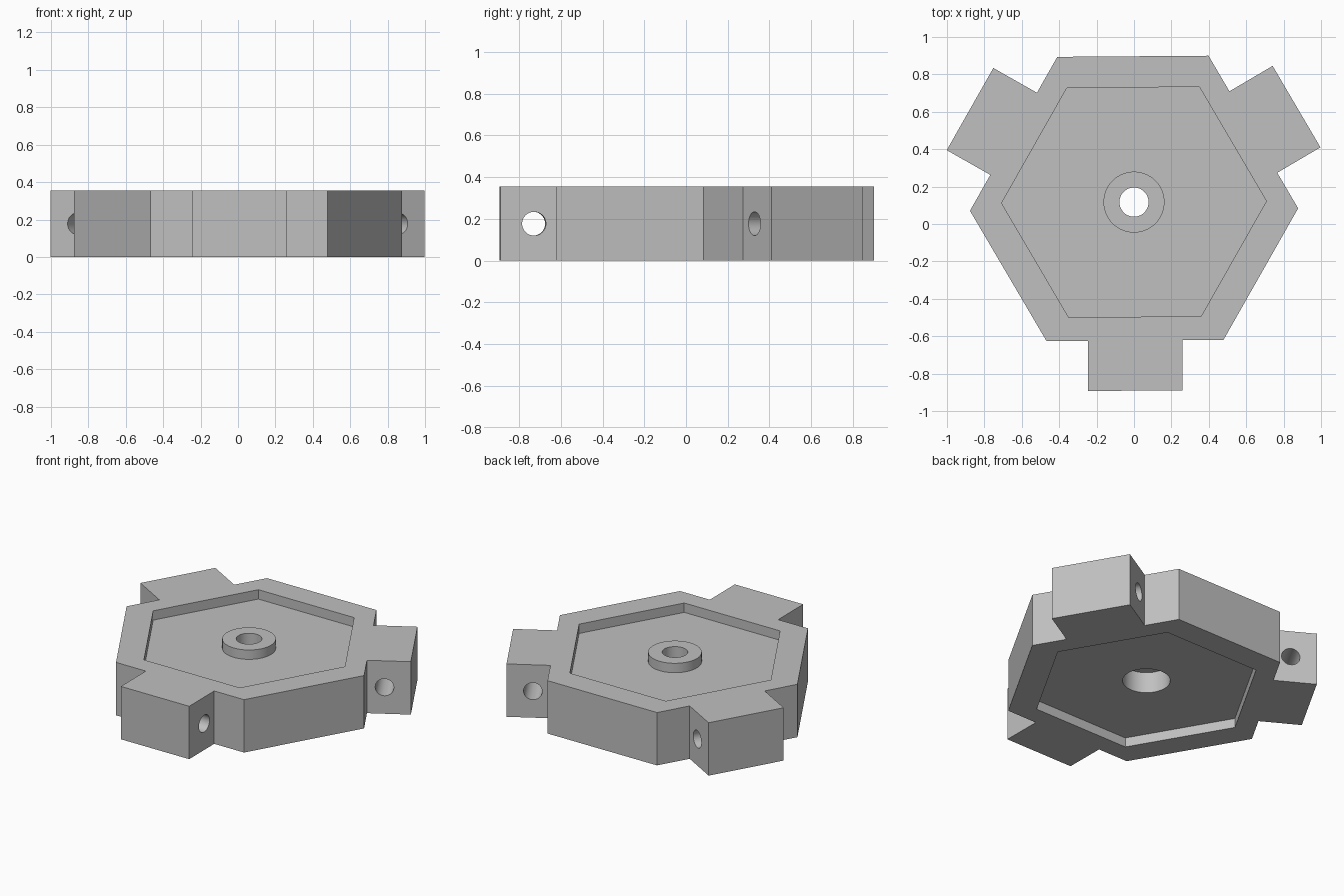
import bpy, bmesh
from math import cos, sin, radians, pi

HEIGHT = 0.355
CENTRE_Y = 0.117
TWIST = radians(0.43)      # small turn of the whole plate
POCKET = 0.063             # depth of the pockets on both faces
LUG_ANGLES = [radians(a) + TWIST for a in (30, 150, 270)]

if "Cube" in bpy.data.objects:
    bpy.data.objects.remove(bpy.data.objects["Cube"], do_unlink=True)

grey = bpy.data.materials.new("plain grey")
grey.use_nodes = True
grey.diffuse_color = (0.53, 0.53, 0.53, 1)
grey.node_tree.nodes["Principled BSDF"].inputs["Base Color"].default_value = grey.diffuse_color


def polar(u, v, angle):
    """Point at radial distance u and sideways offset v, about the plate centre."""
    return (u * cos(angle) - v * sin(angle),
            u * sin(angle) + v * cos(angle) + CENTRE_Y)


def prism(name, outline, z0, z1):
    bm = bmesh.new()
    face = bm.faces.new([bm.verts.new((x, y, z0)) for x, y in outline])
    top = bmesh.ops.extrude_face_region(bm, geom=[face])["geom"]
    bmesh.ops.translate(bm, vec=(0, 0, z1 - z0),
                        verts=[g for g in top if isinstance(g, bmesh.types.BMVert)])
    bmesh.ops.recalc_face_normals(bm, faces=bm.faces)
    mesh = bpy.data.meshes.new(name)
    bm.to_mesh(mesh)
    bm.free()
    mesh.materials.append(grey)
    obj = bpy.data.objects.new(name, mesh)
    bpy.context.collection.objects.link(obj)
    return obj


def ring(radius, sides):
    return [polar(radius, 0, TWIST + 2 * pi * i / sides) for i in range(sides)]


def combine(body, tool, operation):
    tool.hide_render = True
    mod = body.modifiers.new(tool.name, "BOOLEAN")
    mod.operation, mod.solver, mod.object = operation, "EXACT", tool
    bpy.context.view_layer.objects.active = body
    bpy.ops.object.modifier_apply(modifier=mod.name)
    bpy.data.objects.remove(tool, do_unlink=True)


# Hexagonal plate with three lugs
lug_profile = [(0.74, -0.473), (0.74, -0.2525), (1.008, -0.2525),
               (1.008, 0.2525), (0.74, 0.2525), (0.74, 0.473)]
plate = prism("hub_plate", [polar(u, v, a) for a in LUG_ANGLES for u, v in lug_profile],
              0, HEIGHT)

# Hexagonal pockets above and below
floor = HEIGHT - POCKET
combine(plate, prism("top_pocket", ring(0.708, 6), floor, HEIGHT + 0.1), "DIFFERENCE")
combine(plate, prism("bottom_pocket", ring(0.708, 6), -0.1, POCKET), "DIFFERENCE")

# Central boss, through hole and wide bore underneath
combine(plate, prism("centre_boss", ring(0.163, 64), floor - 0.03, HEIGHT), "UNION")
combine(plate, prism("centre_hole", ring(0.078, 48), -0.2, HEIGHT + 0.2), "DIFFERENCE")
combine(plate, prism("wide_bore", ring(0.145, 64), -0.1, 0.203), "DIFFERENCE")

# Pin hole across each lug
for angle in LUG_ANGLES:
    x, y = polar(0.847, 0, angle)
    bpy.ops.mesh.primitive_cylinder_add(vertices=40, radius=0.057, depth=0.8,
                                        location=(x, y, HEIGHT / 2),
                                        rotation=(pi / 2, 0, angle))
    pin = bpy.context.object
    pin.name = "pin_hole"
    pin.data.materials.append(grey)
    combine(plate, pin, "DIFFERENCE")

bpy.ops.object.select_all(action="DESELECT")
plate.select_set(True)
bpy.context.view_layer.objects.active = plate
bpy.ops.object.shade_smooth_by_angle(angle=radians(30))
